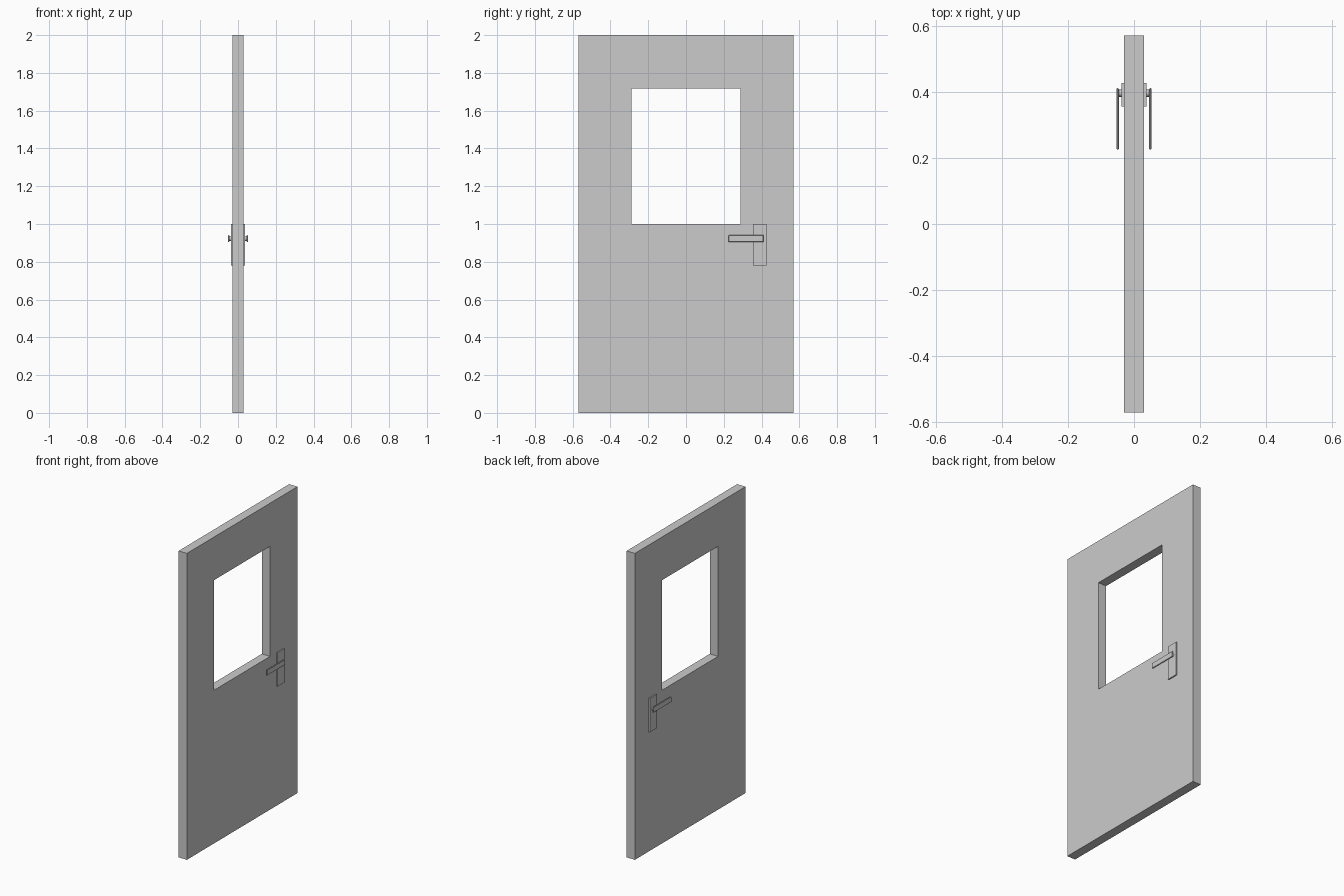
import bpy, bmesh, math
from mathutils import Matrix

if "Cube" in bpy.data.objects:
    bpy.data.objects.remove(bpy.data.objects["Cube"])


def finish(bm, name):
    bmesh.ops.recalc_face_normals(bm, faces=bm.faces)
    mesh = bpy.data.meshes.new(name)
    bm.to_mesh(mesh)
    bm.free()
    obj = bpy.data.objects.new(name, mesh)
    bpy.context.collection.objects.link(obj)
    return obj


def box(name, x, y, z, chamfer=0):
    bm = bmesh.new()
    size = [b - a for a, b in (x, y, z)]
    mid = [(a + b) / 2 for a, b in (x, y, z)]
    bmesh.ops.create_cube(bm, size=1, matrix=Matrix.Translation(mid) @ Matrix.Diagonal((*size, 1)))
    if chamfer:
        bmesh.ops.bevel(bm, geom=bm.edges[:], offset=chamfer, segments=1, affect='EDGES')
    return finish(bm, name)


def mirror_x(obj):
    mod = obj.modifiers.new("both_sides", 'MIRROR')
    mod.use_axis[0] = True


# Door leaf: a rectangular ring of matching outer and window corners
T = 0.03
outer = [(-0.57, 0), (0.57, 0), (0.57, 2), (-0.57, 2)]
inner = [(-0.288, 1.0), (0.288, 1.0), (0.288, 1.718), (-0.288, 1.718)]
bm = bmesh.new()
rings = [[bm.verts.new((x, y, z)) for y, z in loop]
         for x, loop in ((T, outer), (T, inner), (-T, inner), (-T, outer))]
for k in range(4):
    a, b = rings[k], rings[(k + 1) % 4]
    for i in range(4):
        j = (i + 1) % 4
        bm.faces.new((a[i], a[j], b[j], b[i]))
finish(bm, "door_leaf")

# Handle back plates
mirror_x(box("handle_plate", (T, 0.038), (0.355, 0.427), (0.78, 1.0)))

# Handle spindles
bm = bmesh.new()
bmesh.ops.create_cone(bm, cap_ends=True, segments=16, radius1=0.011, radius2=0.011, depth=0.012,
                      matrix=Matrix.Translation((0.043, 0.396, 0.922)) @ Matrix.Rotation(math.pi / 2, 4, 'Y'))
spindle = finish(bm, "handle_spindle")
mirror_x(spindle)
bpy.context.view_layer.objects.active = spindle
spindle.select_set(True)
bpy.ops.object.shade_smooth_by_angle(angle=math.radians(40))

# Lever handles with chamfered edges
mirror_x(box("handle_lever", (0.046, 0.053), (0.225, 0.411), (0.904, 0.941), 0.0025))
